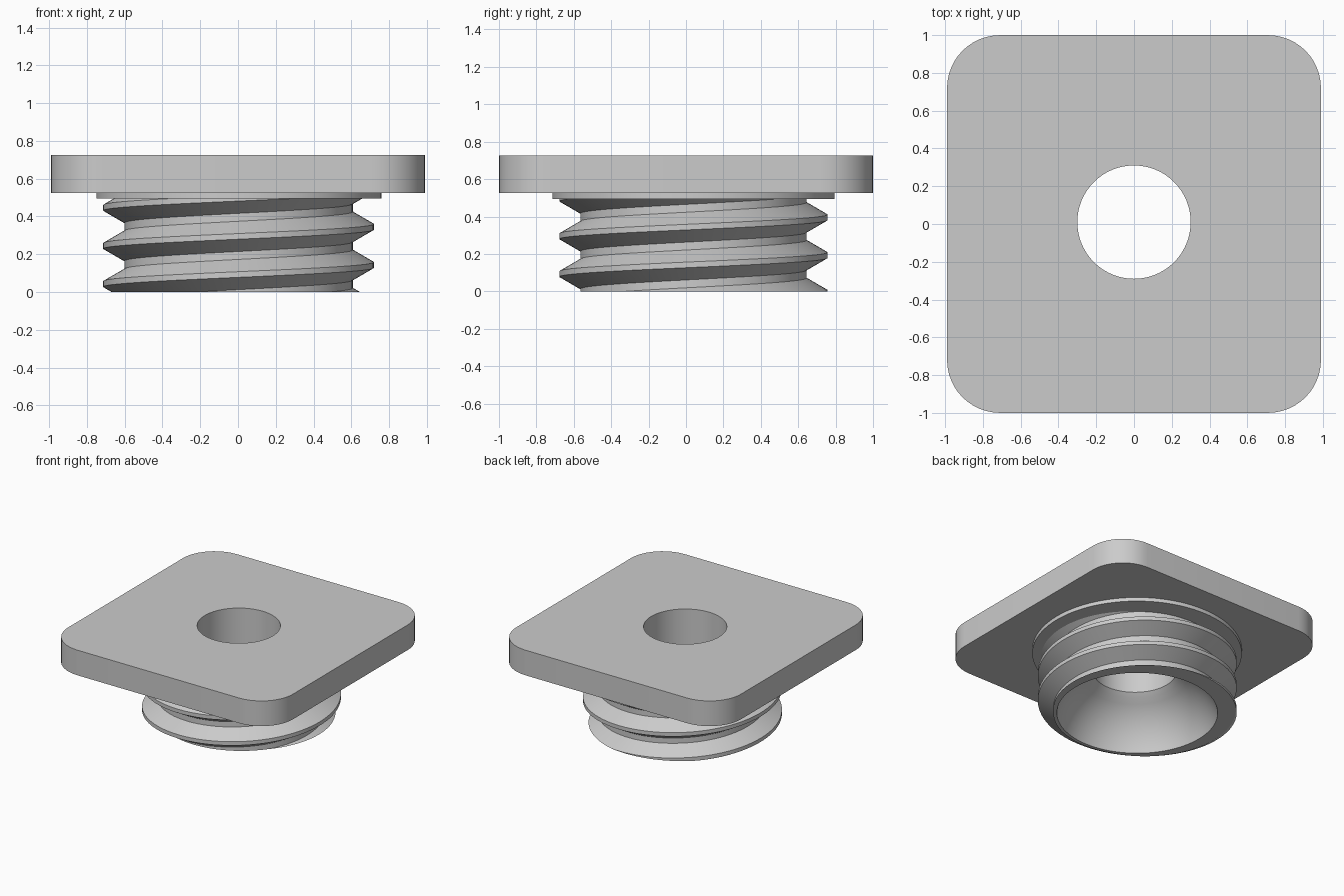
import bpy, bmesh, math

if "Cube" in bpy.data.objects:
    bpy.data.objects.remove(bpy.data.objects["Cube"])

gray = bpy.data.materials.new("plain gray")
gray.diffuse_color = (0.6, 0.6, 0.6, 1)
gray.use_nodes = True
gray.node_tree.nodes["Principled BSDF"].inputs["Base Color"].default_value = gray.diffuse_color

CX, CY = 0.003, 0.04       # axis of the threaded neck
HOLE = (0.0, 0.01, 0.30)   # through hole: x, y, radius
N = 96


def circle(cx, cy, r, n=N):
    return [(cx + r * math.cos(2 * math.pi * i / n),
             cy + r * math.sin(2 * math.pi * i / n)) for i in range(n)]


def rounded_rect(hx, hy, r, n=12):
    pts = []
    for q, (sx, sy) in enumerate([(1, 1), (-1, 1), (-1, -1), (1, -1)]):
        for i in range(n + 1):
            a = math.pi / 2 * (q + i / n)
            pts.append((sx * (hx - r) + r * math.cos(a), sy * (hy - r) + r * math.sin(a)))
    return pts


def ring(bm, pts, z):
    return [bm.verts.new((x, y, z)) for x, y in pts]


def ring_edges(bm, vs):
    return [bm.edges.new((vs[i - 1], vs[i])) for i in range(len(vs))]


def skin(bm, a, b):
    for i in range(len(a)):
        bm.faces.new((a[i - 1], a[i], b[i], b[i - 1]))


def finish(bm, name):
    bmesh.ops.recalc_face_normals(bm, faces=bm.faces)
    me = bpy.data.meshes.new(name)
    bm.to_mesh(me)
    bm.free()
    me.materials.append(gray)
    ob = bpy.data.objects.new(name, me)
    bpy.context.collection.objects.link(ob)
    bpy.ops.object.select_all(action='DESELECT')
    ob.select_set(True)
    bpy.context.view_layer.objects.active = ob
    bpy.ops.object.shade_smooth_by_angle(angle=math.radians(25))
    return ob


def slab(name, outline, z0, z1):
    """Flat slab with the through hole in it."""
    bm = bmesh.new()
    hole = circle(*HOLE)
    rings = [[ring(bm, p, z) for p in (outline, hole)] for z in (z0, z1)]
    for k in (0, 1):
        skin(bm, rings[0][k], rings[1][k])
    for pair in rings:
        edges = [bm.edges.get((v[i - 1], v[i])) for v in pair for i in range(len(v))]
        bmesh.ops.triangle_fill(bm, edges=edges, use_beauty=True)
    return finish(bm, name)


# mounting plate and the collar under it
slab("mounting_plate", rounded_rect(0.99, 1.0, 0.28), 0.525, 0.725)
slab("collar", circle(CX + 0.002, CY, 0.755), 0.495, 0.525)

# threaded neck: one profile swept along a helix, then trimmed flat
bm = bmesh.new()
PITCH, ROOT, CREST = 0.202, 0.605, 0.717
profile = [(ROOT, -0.08), (CREST, -0.015), (CREST, 0.015), (ROOT, 0.08), (ROOT, PITCH - 0.08)]
prev = None
for i in range(5 * N + 1):
    a = 2 * math.pi * i / N
    z = 0.143 - 2 * PITCH + PITCH * i / N
    cur = [bm.verts.new((CX + r * math.cos(a), CY + r * math.sin(a), z + dz)) for r, dz in profile]
    if prev:
        for k in range(4):
            bm.faces.new((prev[k], cur[k], cur[k + 1], prev[k + 1]))
    prev = cur
bmesh.ops.remove_doubles(bm, verts=bm.verts, dist=1e-4)
for z, outer in ((0.0, False), (0.5, True)):
    bmesh.ops.bisect_plane(bm, geom=bm.verts[:] + bm.edges[:] + bm.faces[:], dist=1e-6,
                           plane_co=(0, 0, z), plane_no=(0, 0, 1),
                           clear_inner=not outer, clear_outer=outer)
bmesh.ops.remove_doubles(bm, verts=bm.verts, dist=1e-4)
rim = [e for e in bm.edges if e.is_boundary and all(abs(v.co.z) < 1e-4 for v in e.verts)]

# domed cavity leading up to the through hole
R, DROP, TOP = 0.606, 0.177, 0.36
low = ring(bm, circle(CX, CY, math.sqrt(R * R - DROP * DROP)), 0)
rim += ring_edges(bm, low)
for s in range(1, 13):
    z = TOP * s / 12
    t = s / 12
    r = HOLE[2] if s == 12 else math.sqrt(R * R - (z + DROP) ** 2)
    up = ring(bm, circle(CX * (1 - t), CY + (HOLE[1] - CY) * t, r), z)
    skin(bm, low, up)
    low = up
skin(bm, low, ring(bm, circle(*HOLE), 0.5))
bmesh.ops.triangle_fill(bm, edges=rim, use_beauty=True, normal=(0, 0, -1))
finish(bm, "threaded_neck")
